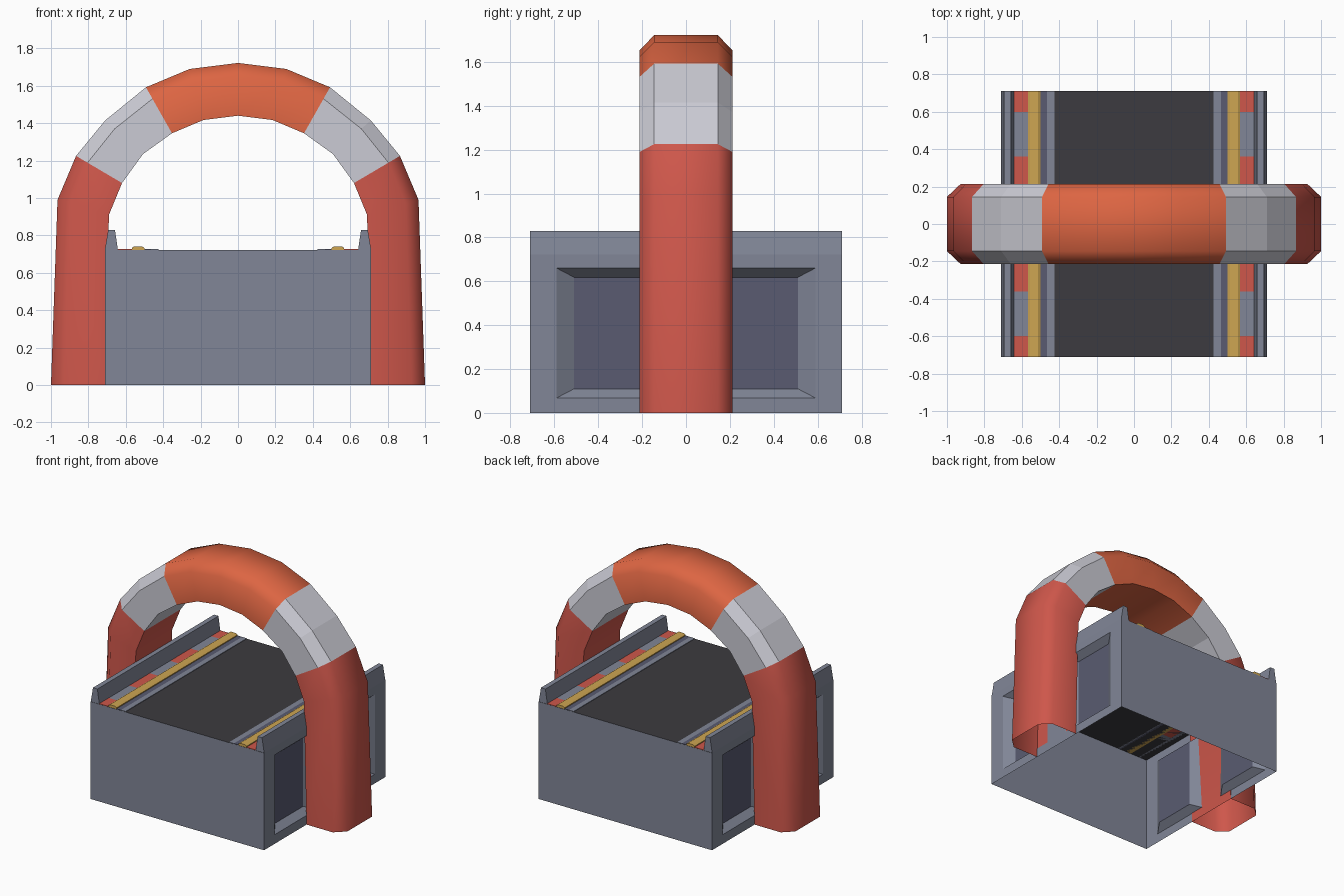
import bpy, bmesh, math

if "Cube" in bpy.data.objects:
    bpy.data.objects.remove(bpy.data.objects["Cube"])


def material(name, r, g, b):
    m = bpy.data.materials.new(name)
    m.diffuse_color = (r, g, b, 1)
    m.use_nodes = True
    m.node_tree.nodes["Principled BSDF"].inputs["Base Color"].default_value = m.diffuse_color
    return m


STEEL = material("steel grey", .22, .24, .31)
PANEL = material("panel slate", .10, .105, .165)
DECK = material("dark deck", .045, .043, .050)
YELLOW = material("yellow", .62, .38, .085)
RED = material("red", .62, .095, .070)
ORANGE = material("orange", .72, .13, .055)
SILVER = material("silver", .60, .60, .66)


def build(name, polys, mats, smooth=False):
    """Make a mesh object from (points, material index) polygons."""
    bm = bmesh.new()
    for pts, mi in polys:
        f = bm.faces.new([bm.verts.new(p) for p in pts])
        f.material_index = mi
    bmesh.ops.remove_doubles(bm, verts=bm.verts, dist=1e-4)
    bmesh.ops.recalc_face_normals(bm, faces=bm.faces)
    for f in bm.faces:
        f.smooth = smooth
    me = bpy.data.meshes.new(name)
    bm.to_mesh(me)
    bm.free()
    for m in mats:
        me.materials.append(m)
    ob = bpy.data.objects.new(name, me)
    bpy.context.collection.objects.link(ob)
    return ob


def loft(name, rings, mats, smooth=False, caps=False):
    """Skin between closed rings."""
    polys = []
    for a, b in zip(rings, rings[1:]):
        n = len(a)
        for i in range(n):
            j = (i + 1) % n
            polys.append(((a[i], a[j], b[j], b[i]), 0))
    if caps:
        polys += [(rings[0], 0), (rings[-1], 0)]
    return build(name, polys, mats, smooth)


def bar(name, profile, mat, y0=-.71, y1=.71):
    """Extrude an xz profile along y."""
    return loft(name, [[(x, y, z) for x, z in profile] for y in (y0, y1)], [mat], caps=True)


W, H = .712, .722

# base: hollow, open below, with two recessed panels on each side
polys = []
for s in (-1, 1):
    polys.append((((-W, s * W, 0), (W, s * W, 0), (W, s * W, H), (-W, s * W, H)), 0))
    ys, zs = [-W, -.59, -.10, .10, .59, W], [0, .068, .66, H]
    for i in range(5):
        for j in range(3):
            y0, y1, z0, z1 = ys[i], ys[i + 1], zs[j], zs[j + 1]
            outer = [(s * W, y0, z0), (s * W, y1, z0), (s * W, y1, z1), (s * W, y0, z1)]
            if j == 1 and i in (1, 3):
                x, a, b, c, d = s * (W - .05), y0 + .08, y1 - .08, z0 + .042, z1 - .042
                inner = [(x, a, c), (x, b, c), (x, b, d), (x, a, d)]
                for k in range(4):
                    m = (k + 1) % 4
                    polys.append(((outer[k], outer[m], inner[m], inner[k]), 0))
                polys.append((inner, 1))
            else:
                polys.append((outer, 0))
polys.append((((-W, -W, H), (W, -W, H), (W, W, H), (-W, W, H)), 2))
build("base", polys, [STEEL, PANEL, DECK])


def plate(name, x0, x1, mat, y0=-.711, y1=.711):
    bar(name, [(x0, H), (x1, H), (x1, H + .004), (x0, H + .004)], mat, y0, y1)


# deck edging on both sides
for s, side in ((-1, "left"), (1, "right")):
    bar(side + "_rail", [(s * .642, H), (s * .712, H), (s * .694, .83), (s * .658, .83)], STEEL)
    bar(side + "_yellow_strip", [(s * .50, H), (s * .568, H), (s * .568, .733), (s * .555, .741),
                                 (s * .513, .741), (s * .50, .733)], YELLOW)
    plate(side + "_dark_line", s * .464, s * .50, PANEL)
    plate(side + "_grey_line", s * .426, s * .464, STEEL)
    edges = [-.711, -.60, -.36, -.12, .12, .36, .60, .711]
    for i in range(7):
        plate(f"{side}_kerb_{i}", s * .568, s * .642, STEEL if i % 2 else RED, edges[i], edges[i + 1])

# arch: outer and inner points of half the curve, from foot to crown
half = [((1.0, 0), (.712, 0)), ((.965, .99), (.69, .91)), ((.866, 1.225), (.62, 1.08)),
        ((.71, 1.415), (.508, 1.235)), ((.492, 1.592), (.353, 1.346)),
        ((.258, 1.69), (.185, 1.417)), ((0, 1.722), (0, 1.44))]


def ring(pair, s):
    (ox, oz), (ix, iz) = pair
    cx, cz = ox + (ix - ox) * .25, oz + (iz - oz) * .25
    return [(s * x, y, z) for x, y, z in (
        (ox, -.145, oz), (ox, .145, oz), (cx, .213, cz),
        (ix, .213, iz), (ix, -.213, iz), (cx, -.213, cz))]


for s, side in ((-1, "left"), (1, "right")):
    rings = [ring(p, s) for p in half]
    loft(side + "_arch_leg", rings[:3], [RED])
    loft(side + "_arch_band", rings[2:5], [SILVER])
crown = [ring(p, -1) for p in half[4:]] + [ring(p, 1) for p in half[5:3:-1]]
loft("arch_crown", crown, [ORANGE])

# soften the coloured arch parts across their chamfers
for n in ("left_arch_leg", "right_arch_leg", "arch_crown"):
    ob = bpy.data.objects[n]
    bpy.ops.object.select_all(action='DESELECT')
    ob.select_set(True)
    bpy.context.view_layer.objects.active = ob
    bpy.ops.object.shade_smooth_by_angle(angle=math.radians(55))
